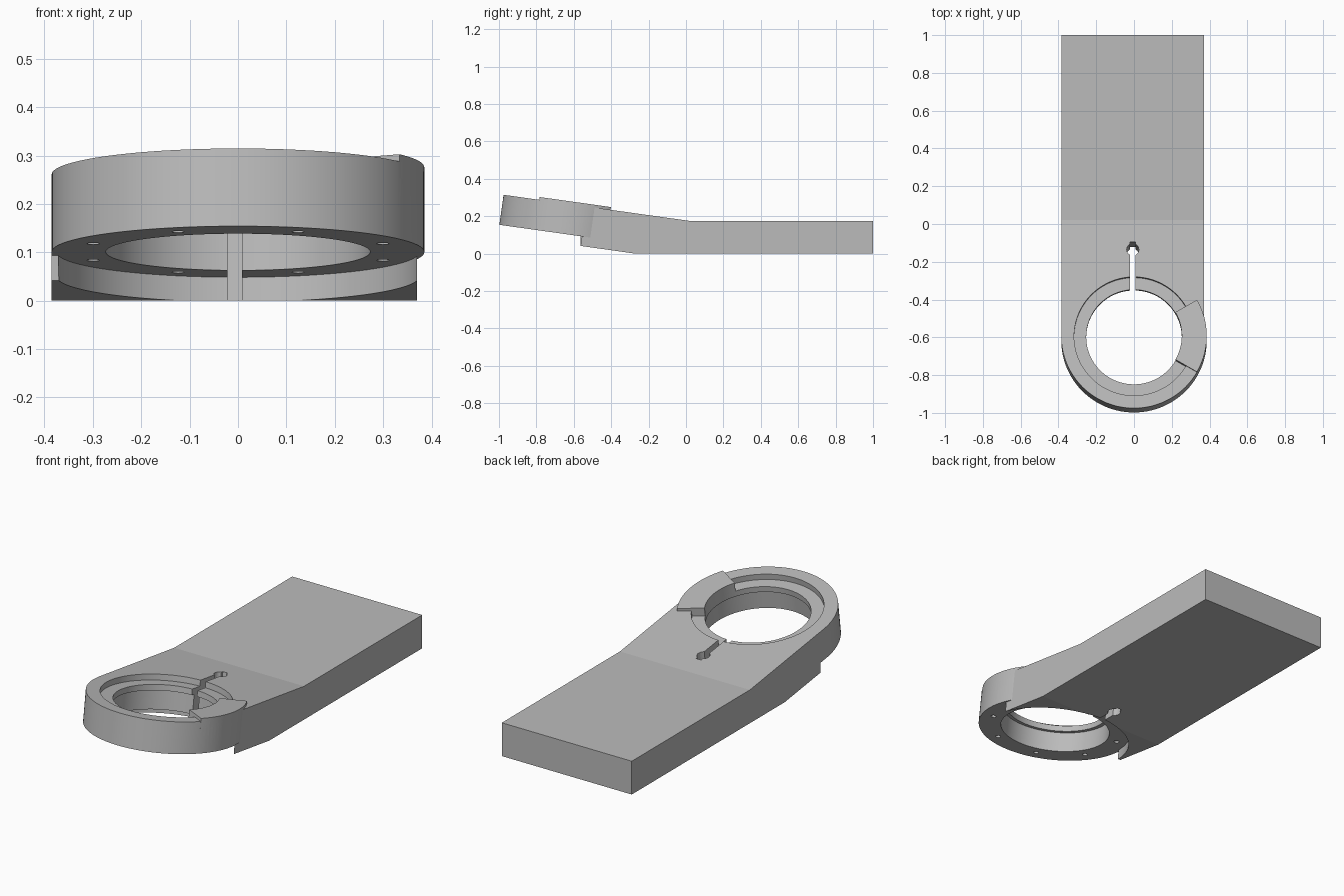
import bpy
import bmesh
from math import radians, sin, cos, pi, tau
from mathutils import Matrix, Vector

cube = bpy.data.objects.get("Cube")
if cube:
    bpy.data.objects.remove(cube, do_unlink=True)

grey = bpy.data.materials.new("machined grey")
grey.use_nodes = True
colour = (0.5, 0.5, 0.5, 1)
grey.diffuse_color = colour
grey.node_tree.nodes["Principled BSDF"].inputs["Base Color"].default_value = colour

# Head frame: origin at the centre of the ring's top face, tilted about x
TILT = radians(-8)
HEAD = Matrix.Translation((0, -0.594, 0.261)) @ Matrix.Rotation(TILT, 4, "X")
RING_R, RING_H, BORE_R = 0.385, 0.162, 0.253


def make(name, bm, matrix=None):
    if matrix:
        bm.transform(matrix)
    bmesh.ops.recalc_face_normals(bm, faces=bm.faces)
    mesh = bpy.data.meshes.new(name)
    bm.to_mesh(mesh)
    bm.free()
    mesh.materials.append(grey)
    obj = bpy.data.objects.new(name, mesh)
    bpy.context.collection.objects.link(obj)
    return obj


def prism(name, points, offset, matrix=None):
    bm = bmesh.new()
    face = bm.faces.new([bm.verts.new(p) for p in points])
    new = bmesh.ops.extrude_face_region(bm, geom=[face])["geom"]
    bmesh.ops.translate(bm, vec=offset,
                        verts=[v for v in new if isinstance(v, bmesh.types.BMVert)])
    return make(name, bm, matrix)


def disc(name, r, low, high, x=0, y=0, sides=128):
    pts = [(x + r * cos(tau * i / sides), y + r * sin(tau * i / sides), low)
           for i in range(sides)]
    return prism(name, pts, (0, 0, high - low), HEAD)


def combine(target, other, operation):
    mod = target.modifiers.new(other.name, "BOOLEAN")
    mod.operation, mod.object, mod.solver = operation, other, "EXACT"
    bpy.context.view_layer.objects.active = target
    bpy.ops.object.modifier_apply(modifier=mod.name)
    bpy.data.objects.remove(other, do_unlink=True)


# Bent bar, drawn as a side profile and extruded across its width
top = HEAD @ Vector((0, 0, 0))
base = HEAD @ Vector((0, 0, -RING_H))
profile = [(1, 0), (1, 0.175), (0.02, 0.175), (top.y, top.z), (base.y, base.z),
           (-0.565, 0.0934), (-0.565, 0.0415), (-0.27, 0)]
arm = prism("clamp_arm", [(-RING_R, y, z) for y, z in profile], (0.755, 0, 0))

# Ring head
combine(arm, disc("ring", RING_R, -RING_H, 0), "UNION")

# Stepped bore, top recess and curved relief under the ring
for name, r, low, high in (("lip_bore", BORE_R, -0.4, 0.1),
                           ("lower_bore", 0.273, -0.4, -0.06),
                           ("recess", 0.317, -0.03, 0.1),
                           ("relief", 0.375, -0.4, -RING_H)):
    combine(arm, disc(name, r, low, high), "DIFFERENCE")

# Keyhole clamping slot
slot = prism("slot", [(-0.0215, 0.2, -0.4), (0.0085, 0.2, -0.4),
                      (0.0085, 0.504, -0.4), (-0.0215, 0.504, -0.4)], (0, 0, 0.5), HEAD)
combine(arm, slot, "DIFFERENCE")
combine(arm, disc("keyhole", 0.032, -0.4, 0.1, -0.0065, 0.463, 32), "DIFFERENCE")

# Blind screw holes around the underside
for i in range(8):
    a = (i + 0.5) * pi / 4
    hole = disc("screw_hole", 0.013, -RING_H - 0.02, -0.1,
                0.324 * cos(a), 0.324 * sin(a), 16)
    combine(arm, hole, "DIFFERENCE")

# Raised lug bridging the recess on one side
arc = [radians(-30 + 60 * i / 24) for i in range(25)]
outline = [(RING_R * cos(a), RING_R * sin(a), -0.035) for a in arc]
outline += [(BORE_R * cos(a), BORE_R * sin(a), -0.035) for a in reversed(arc)]
combine(arm, prism("lug", outline, (0, 0, 0.05), HEAD), "UNION")

# Smooth the round walls, keep edges crisp
bpy.ops.object.select_all(action="DESELECT")
arm.select_set(True)
bpy.context.view_layer.objects.active = arm
bpy.ops.object.shade_smooth_by_angle(angle=radians(7))
